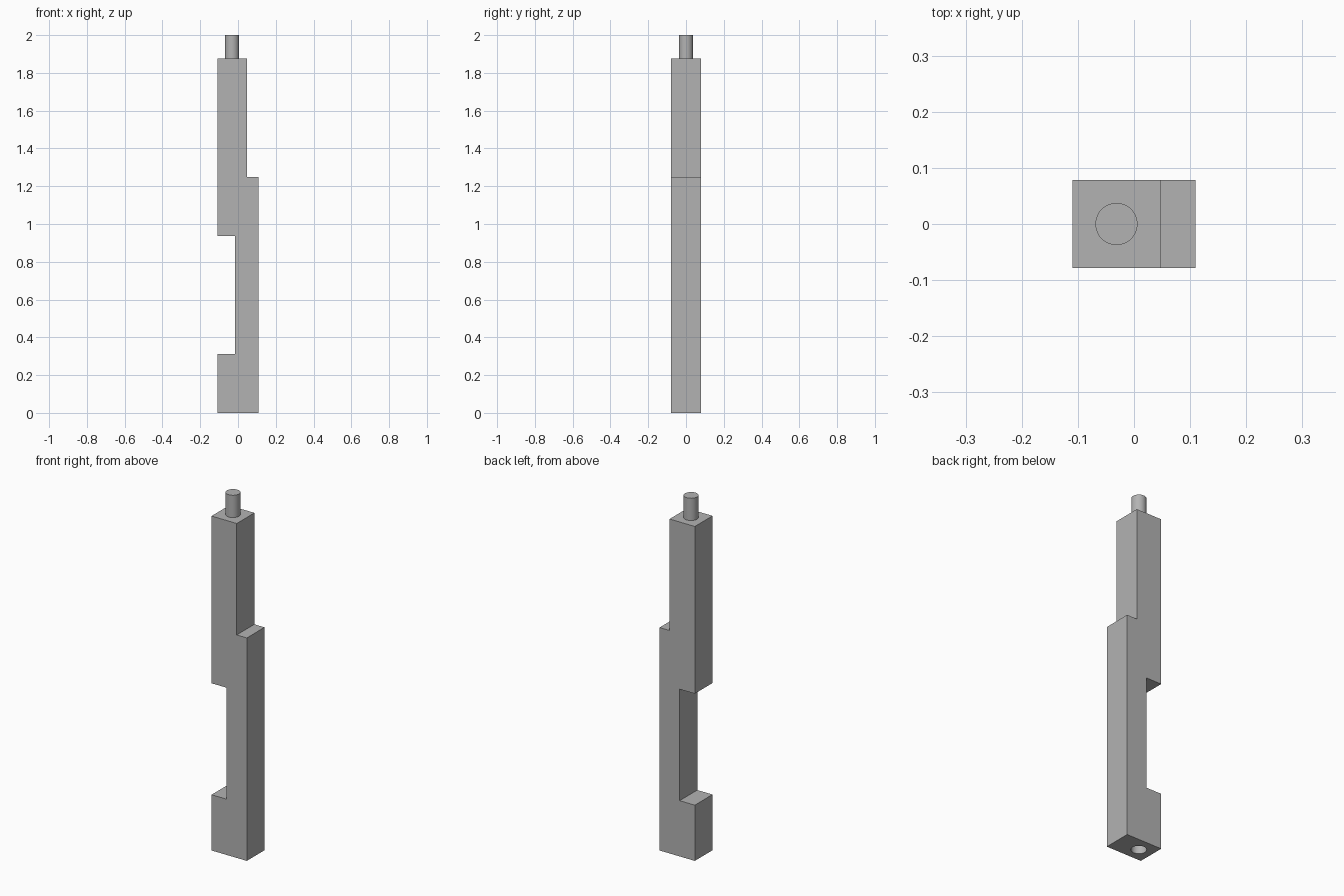
import bpy
import bmesh

cube = bpy.data.objects.get("Cube")
if cube:
    bpy.data.objects.remove(cube, do_unlink=True)

U = 1 / 32            # layout module
LEFT = -3.5 * U       # -x edge of the post
PEG_X = LEFT + 2.5 * U

grey = bpy.data.materials.new("plain_grey")
grey.use_nodes = True
colour = (0.45, 0.45, 0.45, 1)
grey.diffuse_color = colour
grey.node_tree.nodes["Principled BSDF"].inputs["Base Color"].default_value = colour


def extruded_profile(name, points, depth):
    """Extrude an XZ outline along y, centred on y = 0."""
    bm = bmesh.new()
    face = bm.faces.new([bm.verts.new((x, -depth / 2, z)) for x, z in points])
    extrusion = bmesh.ops.extrude_face_region(bm, geom=[face])
    moved = [v for v in extrusion["geom"] if isinstance(v, bmesh.types.BMVert)]
    bmesh.ops.translate(bm, verts=moved, vec=(0, depth, 0))
    bmesh.ops.recalc_face_normals(bm, faces=bm.faces)
    mesh = bpy.data.meshes.new(name)
    bm.to_mesh(mesh)
    bm.free()
    obj = bpy.data.objects.new(name, mesh)
    bpy.context.collection.objects.link(obj)
    obj.data.materials.append(grey)
    return obj


def cylinder(name, radius, bottom, top):
    bpy.ops.mesh.primitive_cylinder_add(
        vertices=48, radius=radius, depth=top - bottom,
        location=(PEG_X, 0, (bottom + top) / 2))
    obj = bpy.context.object
    obj.name = name
    obj.data.materials.append(grey)
    return obj


def smooth(obj):
    bpy.ops.object.select_all(action='DESELECT')
    obj.select_set(True)
    bpy.context.view_layer.objects.active = obj
    bpy.ops.object.shade_smooth_by_angle()


# Stepped post with a side notch, outline in modules from its lower -x corner
outline = [(0, 0), (7, 0), (7, 40), (5, 40), (5, 60), (0, 60),
           (0, 30), (3, 30), (3, 10), (0, 10)]
post = extruded_profile("post", [(LEFT + x * U, z * U) for x, z in outline], 5 * U)

# Blind socket in the underside
cutter = cylinder("socket_cutter", 1.25 * U, -U, 4 * U)
cutter.hide_render = True
socket = post.modifiers.new("socket", 'BOOLEAN')
socket.operation = 'DIFFERENCE'
socket.solver = 'EXACT'
socket.object = cutter
bpy.context.view_layer.objects.active = post
bpy.ops.object.modifier_apply(modifier=socket.name)
bpy.data.objects.remove(cutter, do_unlink=True)
smooth(post)

# Round peg on top
smooth(cylinder("peg", 1.2 * U, 60 * U, 64 * U))
